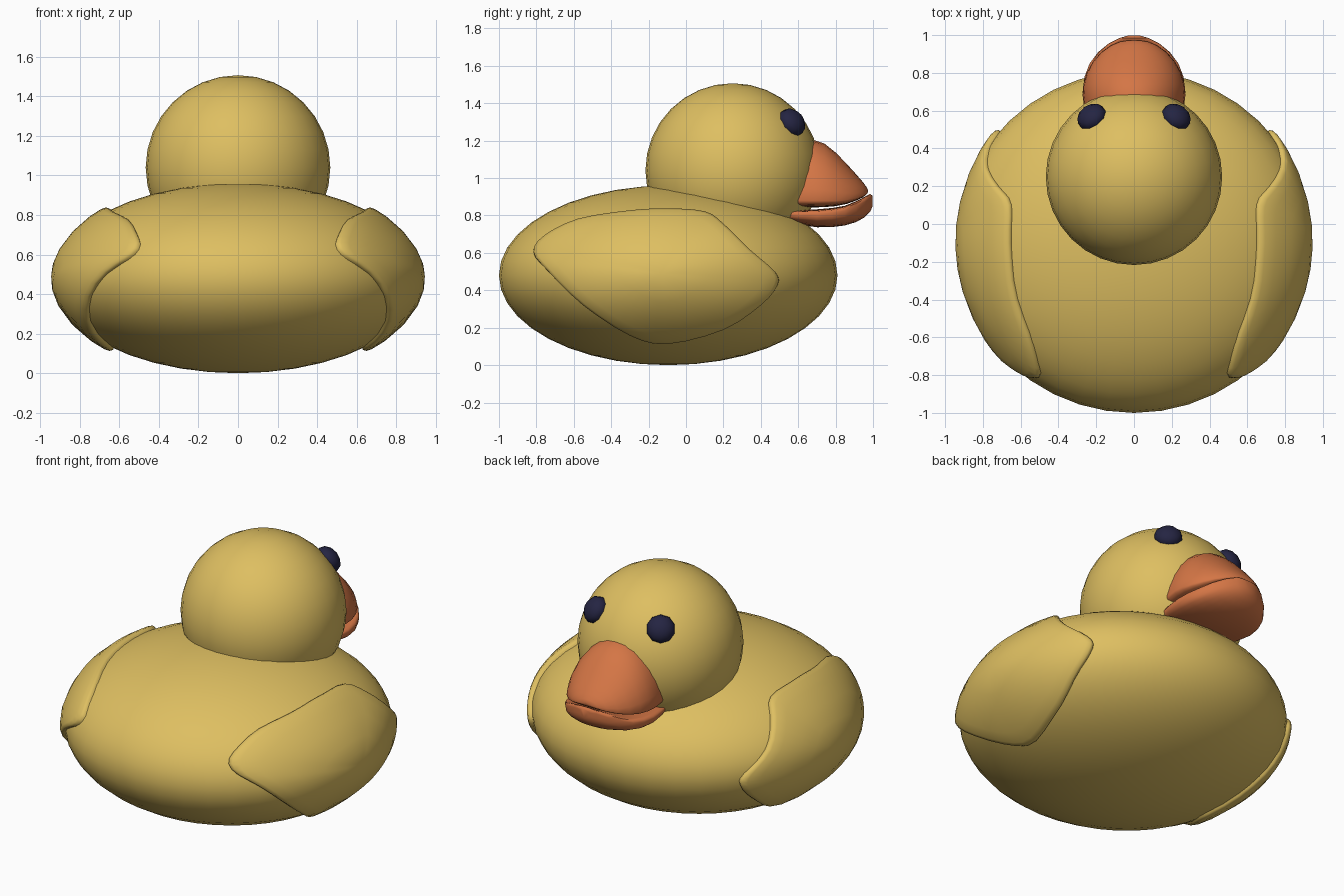
import bpy, bmesh, math
from mathutils import Vector

if "Cube" in bpy.data.objects:
    bpy.data.objects.remove(bpy.data.objects["Cube"])


def material(name, rgb):
    m = bpy.data.materials.new(name)
    m.diffuse_color = (*rgb, 1)
    m.use_nodes = True
    m.node_tree.nodes["Principled BSDF"].inputs["Base Color"].default_value = m.diffuse_color
    return m


YELLOW = material("yellow", (0.73, 0.52, 0.12))
ORANGE = material("orange", (0.66, 0.18, 0.06))
NAVY = material("dark navy", (0.018, 0.018, 0.055))

BODY_C = Vector((0, -0.095, 0.48))
BODY_R = Vector((0.935, 0.905, 0.48))
HEAD_C = Vector((0, 0.25, 1.04))
HEAD_R = 0.467


def finish(name, bm, mat, angle=60):
    bmesh.ops.recalc_face_normals(bm, faces=bm.faces)
    me = bpy.data.meshes.new(name)
    bm.to_mesh(me)
    bm.free()
    ob = bpy.data.objects.new(name, me)
    bpy.context.collection.objects.link(ob)
    me.materials.append(mat)
    bpy.context.view_layer.objects.active = ob
    ob.select_set(True)
    bpy.ops.object.shade_smooth_by_angle(angle=math.radians(angle))
    ob.select_set(False)
    return ob


def ellipsoid(name, mat, centre, radii, segs, rings, axis=None):
    bm = bmesh.new()
    bmesh.ops.create_uvsphere(bm, u_segments=segs, v_segments=rings, radius=1)
    ob = finish(name, bm, mat)
    ob.location = centre
    ob.scale = radii
    if axis:
        ob.rotation_euler = axis.to_track_quat('Z', 'Y').to_euler()
    return ob


def bridge(bm, a, b):
    n = len(a)
    for i in range(n):
        bm.faces.new((a[i], a[(i + 1) % n], b[(i + 1) % n], b[i]))


def smooth_loop(pts, steps):
    """Closed Catmull-Rom curve through 2D points."""
    out, n = [], len(pts)
    for i in range(n):
        p = [Vector(pts[(i + k) % n]) for k in (-1, 0, 1, 2)]
        for s in range(steps):
            t = s / steps
            out.append(0.5 * (2 * p[1] + (p[2] - p[0]) * t
                              + (2 * p[0] - 5 * p[1] + 4 * p[2] - p[3]) * t * t
                              + (3 * p[1] - p[0] - 3 * p[2] + p[3]) * t ** 3))
    return out


# body and head
ellipsoid("body", YELLOW, BODY_C, BODY_R, 40, 20)
ellipsoid("head", YELLOW, HEAD_C, (HEAD_R,) * 3, 32, 16)

# eyes: flattened balls lying on the head
for side, label in ((-1, "left"), (1, "right")):
    d = Vector((side * 0.23, 0.325, 0.265)).normalized()
    ellipsoid(label + "_eye", NAVY, HEAD_C + d * 0.465, (0.082, 0.082, 0.06), 10, 6, d)

# wings: outline in side view (y, z), wrapped on the body with a raised rim
WING = [(-0.81, 0.60), (-0.76, 0.68), (-0.58, 0.77), (-0.3, 0.815), (-0.1, 0.825),
        (0.1, 0.81), (0.2, 0.745), (0.34, 0.61), (0.47, 0.50), (0.485, 0.43),
        (0.4, 0.33), (0.2, 0.20), (-0.1, 0.125), (-0.3, 0.17), (-0.55, 0.33), (-0.74, 0.51)]
RINGS = [(1.0, -0.03), (1.0, 0.008), (0.985, 0.02), (0.95, 0.024),
         (0.85, 0.022), (0.65, 0.016), (0.4, 0.012), (0.2, 0.011)]


def on_body(y, z, lift, side):
    v, w = (y - BODY_C.y) / BODY_R.y, (z - BODY_C.z) / BODY_R.z
    x = BODY_R.x * math.sqrt(max(0, 1 - v * v - w * w))
    n = Vector((x / BODY_R.x ** 2, v / BODY_R.y, w / BODY_R.z)).normalized()
    p = Vector((x, y, z)) + n * lift
    return Vector((p.x * side, p.y, p.z))


outline = smooth_loop(WING, 3)
mid = Vector((-0.13, 0.49))
for side, label in ((-1, "left"), (1, "right")):
    bm = bmesh.new()
    loops = []
    for k, lift in RINGS:
        loop = [mid + (p - mid) * k for p in outline]
        loops.append([bm.verts.new(on_body(p.x, p.y, lift, side)) for p in loop])
    for a, b in zip(loops, loops[1:]):
        bridge(bm, a, b)
    centre = bm.verts.new(on_body(mid.x, mid.y, 0.011, side))
    for i, v in enumerate(loops[-1]):
        bm.faces.new((v, loops[-1][(i + 1) % len(loops[-1])], centre))
    finish(label + "_wing", bm, YELLOW)


# beak halves: cross-sections along y as (y, half width, lower z, upper z)
def beak(name, stations, top_pow, bottom_pow, seam):
    """seam 0 = widest at the lower z, 1 = widest at the upper z."""
    bm = bmesh.new()
    loops = []
    n = 28
    for y, w, lo, hi in stations:
        zs = lo + (hi - lo) * seam
        loop = []
        for i in range(n):
            t = 2 * math.pi * i / n
            s = math.sin(t)
            z = zs + (hi - zs) * s ** top_pow if s >= 0 else zs - (zs - lo) * (-s) ** bottom_pow
            loop.append(bm.verts.new((w * math.cos(t), y, z)))
        loops.append(loop)
    for a, b in zip(loops, loops[1:]):
        bridge(bm, a, b)
    bm.faces.new(loops[0])
    bm.faces.new(loops[-1])
    finish(name, bm, ORANGE)


beak("upper_beak", [
    (0.50, 0.235, 0.845, 1.20), (0.60, 0.262, 0.843, 1.215), (0.68, 0.272, 0.843, 1.205),
    (0.74, 0.268, 0.845, 1.185), (0.80, 0.25, 0.85, 1.137), (0.86, 0.217, 0.862, 1.075),
    (0.91, 0.172, 0.88, 1.02), (0.945, 0.122, 0.897, 0.98), (0.965, 0.075, 0.912, 0.952),
    (0.972, 0.03, 0.922, 0.938)], 1.1, 0.6, 0.1)

beak("lower_beak", [
    (0.50, 0.235, 0.77, 0.825), (0.60, 0.262, 0.752, 0.828), (0.70, 0.272, 0.737, 0.833),
    (0.78, 0.262, 0.738, 0.84), (0.85, 0.235, 0.747, 0.852), (0.91, 0.19, 0.765, 0.877),
    (0.955, 0.135, 0.79, 0.90), (0.985, 0.075, 0.82, 0.915), (0.998, 0.03, 0.85, 0.905)],
    0.4, 0.6, 0.75)
